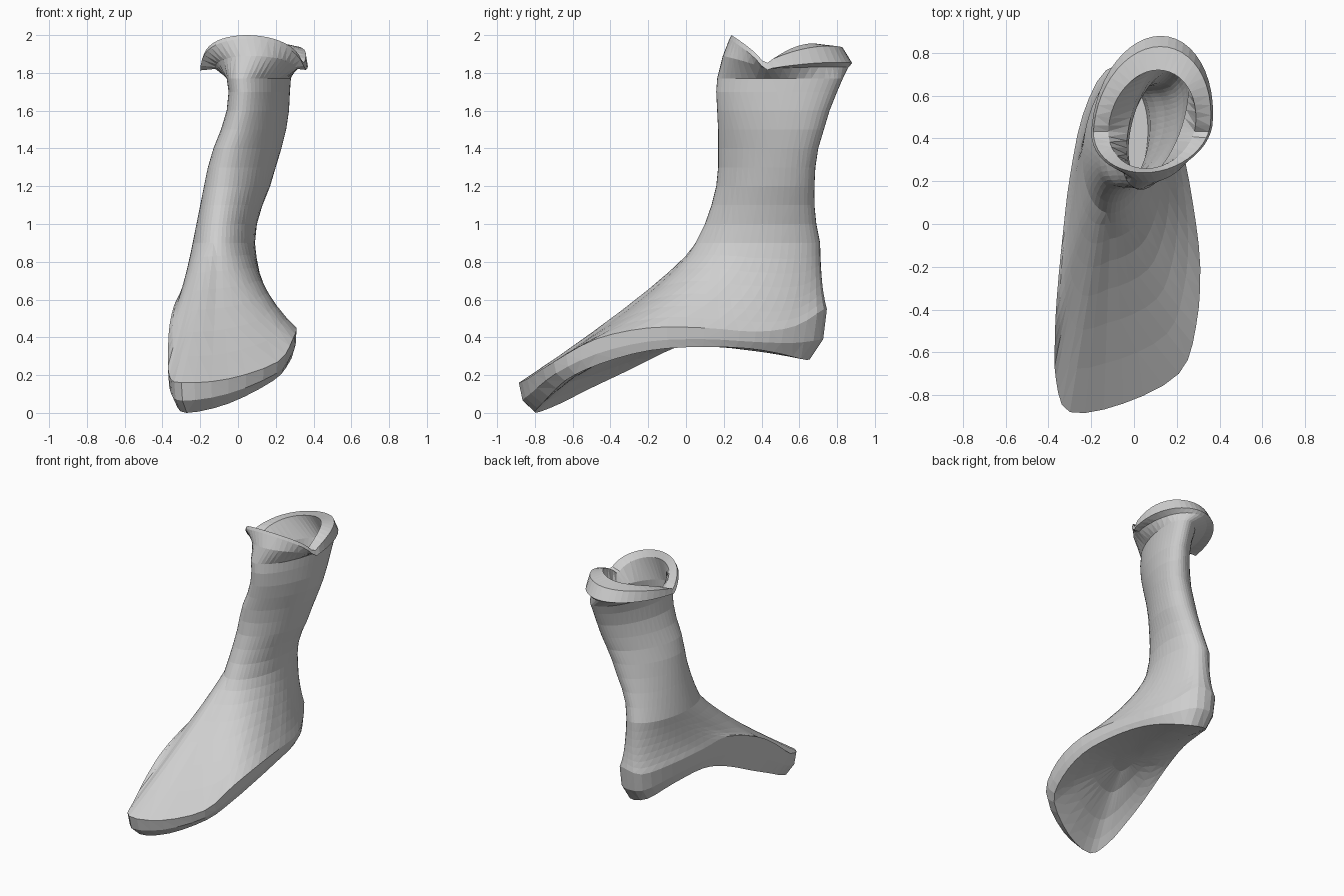
import bpy, bmesh
from math import sin, cos, radians
from mathutils import Vector

cube = bpy.data.objects.get("Cube")
if cube:
    bpy.data.objects.remove(cube)

STEPS = 3  # points between neighbouring outline controls

# Foot outline from the toe round by +x: x, y, lower edge height, upper ridge height
OUTLINE = [
    (-.30, -.88, .0, .16), (-.05, -.84, .05, .18), (.21, -.70, .17, .27),
    (.29, -.48, .26, .39), (.31, -.20, .33, .45), (.275, .10, .35, .45),
    (.22, .37, .34, .43), (.14, .58, .31, .46), (.03, .73, .28, .55),
    (-.13, .72, .31, .53), (-.24, .51, .39, .56), (-.30, .22, .42, .58),
    (-.33, -.02, .36, .59), (-.36, -.33, .22, .48), (-.37, -.54, .13, .35),
    (-.365, -.73, .05, .20)]

# Shaft sections: height, x min, x max, y min, y max
SHAFT = [
    (.90, -.24, .09, .05, .71), (1.0, -.22, .10, .10, .69),
    (1.1, -.20, .13, .135, .68), (1.2, -.18, .17, .16, .68),
    (1.3, -.16, .20, .17, .685), (1.4, -.13, .23, .17, .70),
    (1.5, -.09, .255, .17, .73), (1.6, -.06, .27, .165, .76),
    (1.7, -.05, .275, .16, .80), (1.77, -.06, .28, .165, .83)]


def spline(points):
    """Closed smooth curve through the control points."""
    pts = [Vector(p) for p in points]
    n, out = len(pts), []
    for i in range(n):
        a, b, c, d = (pts[(i + k) % n] for k in (-1, 0, 1, 2))
        for s in range(STEPS):
            t = s / STEPS
            out.append(b + (c - a) * t / 2 + (a * 2 - b * 5 + c * 4 - d) * t * t / 2
                       + (b * 3 - a - c * 3 + d) * t ** 3 / 2)
    return out


foot = spline(OUTLINE)
COUNT = len(foot)
ANGLES = [radians(-105 + 360 * i / COUNT) for i in range(COUNT)]
CENTRE = Vector((-.03, -.1, .36))


def shaft_ring(row, scale=1):
    """Slanted level oval."""
    z, x0, x1, y0, y1 = row
    skew = radians(min(30, 12 + 36 * (z - .9)))
    return [Vector(((x0 + x1) / 2 + (x1 - x0) / 2 * scale * cos(a - skew),
                    (y0 + y1) / 2 + (y1 - y0) / 2 * scale * sin(a), z)) for a in ANGLES]


def lip_ring(x0, x1, y0, y1, base, front, back, middle=.46):
    """Egg-shaped lip with a notch on each side, a front peak and a back hump."""
    ring = []
    for a in ANGLES:
        s, c = sin(a), cos(a - radians(8))
        v = s + .2
        if v < 0:
            z = base + front * (-v / .8) ** .7
        else:
            z = base + back * (1 - (1 - v / 1.2) ** 2) * (1 + .25 * c)
        y = middle + s * (y1 - middle if s > 0 else middle - y0)
        ring.append(Vector(((x0 + x1) / 2 + (x1 - x0) / 2 * c, y, z)))
    return ring


def sole_ring(k):
    """Concave underside, tucked in at toe and heel."""
    ring = []
    for p in foot:
        w = (k / .95) ** 2
        tuck = k * (1 - .06 * min(1, ((p[1] + .05) / .7) ** 2))
        ring.append(Vector((CENTRE.x + (p[0] - CENTRE.x) * tuck,
                            CENTRE.y + (p[1] - CENTRE.y) * tuck,
                            max(0, CENTRE.z * (1 - w) + p[2] * w))))
    return ring


def edge_ring(low, high):
    """Rounded middle of the wall between sole and ridge."""
    return [Vector((*p.lerp(q, .78).xy, p.lerp(q, .4).z)) for p, q in zip(low, high)]


def instep_ring(t, ankle, ridge):
    """Curve sweeping from the ankle out to the foot ridge."""
    ring = []
    for a, p, q in zip(ANGLES, ankle, ridge):
        front = max(0, -sin(a))
        bend = p.lerp(q, .12 + .3 * max(0, -cos(a)))
        bend.z = p.z + (q.z - p.z) * (.65 - .35 * front)
        ring.append(p * (1 - t) ** 2 + bend * 2 * t * (1 - t) + q * t * t)
    return ring


# Underside, edge wall and instep
rings = [sole_ring(k) for k in (.2, .45, .7, .85, .95)]
ridge = [Vector((p[0], p[1], p[3])) for p in foot]
ankle = shaft_ring(SHAFT[0])
rings.append(edge_ring(rings[-1], ridge))
rings += [instep_ring(t / 7, ankle, ridge) for t in range(7, 0, -1)]

# Shaft, flared lip and hollow inside
rings += [shaft_ring(row) for row in SHAFT]
rings.append(lip_ring(-.12, .32, .195, .86, 1.82, .07, .01))
rings.append(lip_ring(-.20, .37, .23, .88, 1.81, .17, .04))
rings.append(lip_ring(-.19, .36, .24, .83, 1.84, .16, .09))
rings.append(lip_ring(-.12, .29, .26, .72, 1.83, .12, .11))
rings += [shaft_ring(row, .85) for row in reversed(SHAFT)]

bm = bmesh.new()
loops = [[bm.verts.new(p) for p in ring] for ring in rings]
for low, high in zip(loops, loops[1:]):
    for j in range(COUNT):
        k = (j + 1) % COUNT
        bm.faces.new((low[j], low[k], high[k], high[j]))
for loop in (loops[0], loops[-1]):
    bm.faces.new(loop)
bmesh.ops.recalc_face_normals(bm, faces=bm.faces)
bmesh.ops.triangulate(bm, faces=bm.faces)

mesh = bpy.data.meshes.new("hollow_foot")
bm.to_mesh(mesh)
bm.free()
body = bpy.data.objects.new("hollow_foot", mesh)
bpy.context.collection.objects.link(body)

# Single pale grey colour
grey = bpy.data.materials.new("pale_grey")
grey.use_nodes = True
colour = (.62, .62, .62, 1)
grey.diffuse_color = colour
grey.node_tree.nodes["Principled BSDF"].inputs["Base Color"].default_value = colour
mesh.materials.append(grey)
